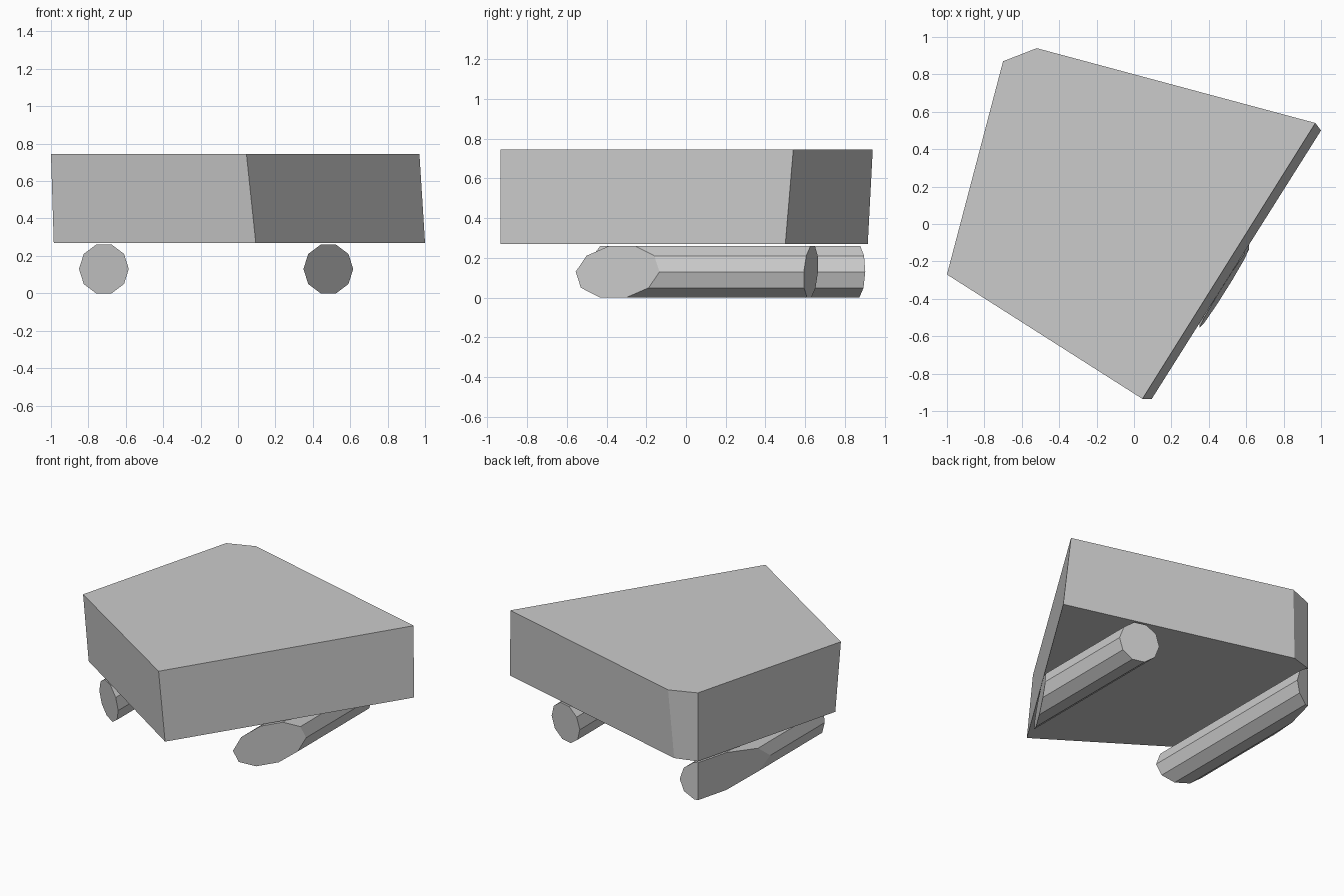
import bpy
import bmesh
from math import cos, sin, pi
from mathutils import Vector

cube = bpy.data.objects.get("Cube")
if cube:
    bpy.data.objects.remove(cube, do_unlink=True)

grey = bpy.data.materials.new("plain grey")
grey.use_nodes = True
colour = (0.6, 0.6, 0.6, 1.0)
grey.diffuse_color = colour
grey.node_tree.nodes["Principled BSDF"].inputs["Base Color"].default_value = colour


def finish(bm, name):
    bmesh.ops.recalc_face_normals(bm, faces=bm.faces[:])
    mesh = bpy.data.meshes.new(name)
    bm.to_mesh(mesh)
    bm.free()
    mesh.materials.append(grey)
    obj = bpy.data.objects.new(name, mesh)
    bpy.context.collection.objects.link(obj)
    return obj


def loft(ring_a, ring_b):
    """Closed solid between two matching outlines."""
    bm = bmesh.new()
    a = [bm.verts.new(p) for p in ring_a]
    b = [bm.verts.new(p) for p in ring_b]
    n = len(a)
    for i in range(n):
        j = (i + 1) % n
        bm.faces.new((a[i], a[j], b[j], b[i]))
    bm.faces.new(a[::-1])
    bm.faces.new(b)
    return bm


# Slab: five-sided outlines, counter-clockwise from the left front corner
BOTTOM, TOP = 0.27, 0.745
low = [Vector((x, y, BOTTOM)) for x, y in
       [(-0.985, -0.23), (0.095, -0.935), (1.0, 0.5), (-0.55, 0.915), (-0.70, 0.87)]]
high = [Vector((x, y, TOP)) for x, y in
        [(-1.0, -0.27), (0.045, -0.935), (0.97, 0.54), (-0.52, 0.94), (-0.70, 0.87)]]
finish(loft(low, high), "slab")

# Side planes of the slab, which also trim the rollers
planes = []
for i in range(len(low)):
    j = (i + 1) % len(low)
    along = low[j] - low[i]
    up = (high[i] + high[j] - low[i] - low[j]) / 2
    planes.append((low[i], along.cross(up).normalized()))


# Rollers: ten-sided bars along y, cut flush with the slab sides
def roller(name, x):
    def ring(y):
        return [Vector((x + 0.133 * cos(k * pi / 5), y,
                        0.13 + 0.137 * sin(k * pi / 5))) for k in range(10)]
    bm = loft(ring(-2), ring(2))
    bmesh.ops.recalc_face_normals(bm, faces=bm.faces[:])
    for point, normal in planes:
        cut = bmesh.ops.bisect_plane(
            bm, geom=bm.verts[:] + bm.edges[:] + bm.faces[:], dist=0.0001,
            plane_co=point, plane_no=normal, clear_outer=True)
        rim = [e for e in cut["geom_cut"]
               if isinstance(e, bmesh.types.BMEdge) and e.is_boundary]
        if rim:
            bmesh.ops.holes_fill(bm, edges=rim, sides=0)
    finish(bm, name)


roller("right_roller", -0.717)
roller("left_roller", 0.483)
